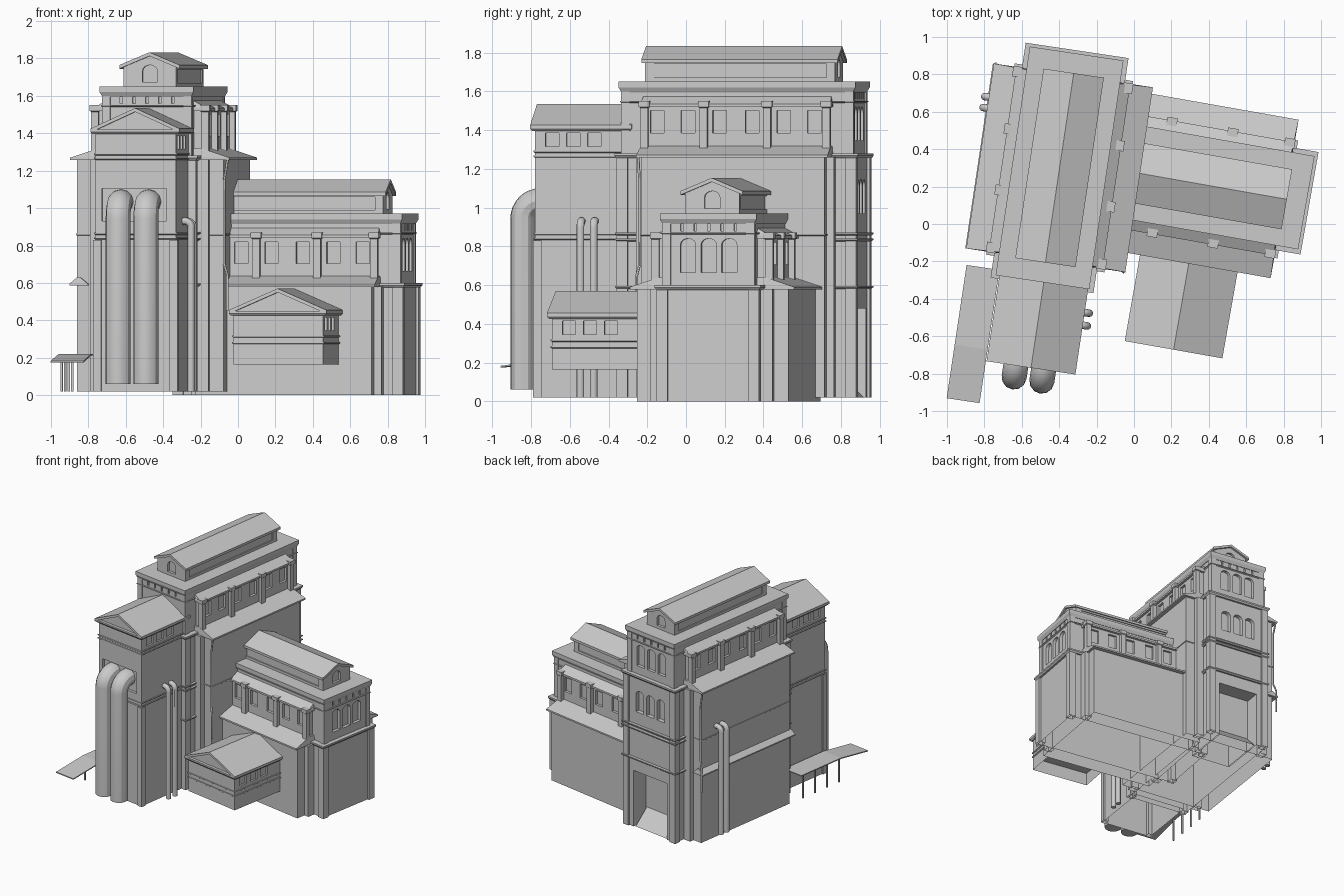
import bpy, bmesh, math
from mathutils import Matrix, Vector

if "Cube" in bpy.data.objects:
    bpy.data.objects.remove(bpy.data.objects["Cube"], do_unlink=True)

GREY = (0.6, 0.6, 0.6, 1)
stone = bpy.data.materials.new("plain grey")
stone.use_nodes = True
stone.diffuse_color = GREY
stone.node_tree.nodes["Principled BSDF"].inputs["Base Color"].default_value = GREY


def place(name, bm, frame):
    bmesh.ops.recalc_face_normals(bm, faces=bm.faces)
    mesh = bpy.data.meshes.new(name)
    bm.to_mesh(mesh)
    bm.free()
    mesh.materials.append(stone)
    obj = bpy.data.objects.new(name, mesh)
    obj.matrix_world = frame
    bpy.context.collection.objects.link(obj)
    return obj


def add_prism(bm, pts, axis, a, b):
    """Extrude an outline of (across, z) points along x or y."""
    def spot(p, d):
        return (d, p[0], p[1]) if axis == "x" else (p[0], d, p[1])
    low = [bm.verts.new(spot(p, a)) for p in pts]
    high = [bm.verts.new(spot(p, b)) for p in pts]
    bm.faces.new(low)
    bm.faces.new(high)
    for i in range(len(pts)):
        j = (i + 1) % len(pts)
        bm.faces.new((low[i], low[j], high[j], high[i]))


def prism(name, frame, pts, axis, a, b):
    bm = bmesh.new()
    add_prism(bm, pts, axis, a, b)
    return place(name, bm, frame)


def rect(c, z0, w, h):
    return [(c - w/2, z0), (c + w/2, z0), (c + w/2, z0 + h), (c - w/2, z0 + h)]


def arch(c, z0, w, h):
    r = w / 2
    top = [(c + r*math.cos(t*math.pi/8), z0 + h - r*(1 - math.sin(t*math.pi/8)) * 0.8)
           for t in range(9)]
    return [(c - r, z0), (c + r, z0)] + top


def stack(name, frame, rings, cx=0, cy=0):
    """Rectangles (half x, half y, z) joined from bottom to top."""
    bm = bmesh.new()
    loops = [[bm.verts.new((cx + sx*hx, cy + sy*hy, z))
              for sx, sy in ((-1, -1), (1, -1), (1, 1), (-1, 1))] for hx, hy, z in rings]
    bm.faces.new(loops[0])
    bm.faces.new(loops[-1])
    for lo, hi in zip(loops, loops[1:]):
        for i in range(4):
            j = (i + 1) % 4
            bm.faces.new((lo[i], lo[j], hi[j], hi[i]))
    return place(name, bm, frame)


def band(name, frame, hx, hy, z, h, cx=0, cy=0):
    return stack(name, frame, [(hx - 0.01, hy - 0.01, z), (hx, hy, z + h*0.5), (hx, hy, z + h)], cx, cy)


def bake(obj, name):
    """Replace an object by its evaluated mesh."""
    bpy.context.view_layer.update()
    graph = bpy.context.evaluated_depsgraph_get()
    mesh = bpy.data.meshes.new_from_object(obj.evaluated_get(graph))
    frame = obj.matrix_world.copy()
    bpy.data.objects.remove(obj, do_unlink=True)
    new = bpy.data.objects.new(name, mesh)
    new.matrix_world = frame
    bpy.context.collection.objects.link(new)
    return new


def cut(obj, outlines):
    bm = bmesh.new()
    for o in outlines:
        add_prism(bm, *o)
    cutter = place("cutter", bm, obj.matrix_world)
    cutter.hide_render = True
    mod = obj.modifiers.new("openings", "BOOLEAN")
    mod.operation, mod.solver, mod.object = "DIFFERENCE", "EXACT", cutter
    bake(obj, obj.name)
    bpy.data.objects.remove(cutter, do_unlink=True)


def tube(name, frame, points, r):
    curve = bpy.data.curves.new(name, "CURVE")
    curve.dimensions, curve.bevel_depth, curve.bevel_resolution = "3D", r, 4
    curve.use_fill_caps = True
    line = curve.splines.new("POLY")
    line.points.add(len(points) - 1)
    for p, q in zip(line.points, points):
        p.co = (*q, 1)
    curve.materials.append(stone)
    obj = bpy.data.objects.new(name, curve)
    obj.matrix_world = frame
    bpy.context.collection.objects.link(obj)
    obj = bake(obj, name)
    bpy.ops.object.select_all(action="DESELECT")
    obj.select_set(True)
    bpy.context.view_layer.objects.active = obj
    bpy.ops.object.shade_smooth_by_angle()


def elbow_pipe(name, frame, x, y, z0, z1, r, bend, way, reach):
    """Upright pipe that bends over into a wall."""
    way = Vector(way)
    foot = Vector((x, y, 0))
    pts = [foot + Vector((0, 0, z0))]
    for i in range(9):
        t = i * math.pi / 16
        pts.append(foot + way*bend*(1 - math.cos(t)) + Vector((0, 0, z1 - r - bend*(1 - math.sin(t)))))
    pts.append(pts[-1] + way*reach)
    tube(name, frame, pts, r)


def gable_roof(name, frame, cx, hw, y0, y1, ze, zr):
    prism(name, frame, [(cx - hw, ze), (cx, zr), (cx + hw, ze), (cx + hw, ze - 0.02),
                        (cx, zr - 0.02), (cx - hw, ze - 0.02)], "y", y0, y1)


def big_block(name, frame, base, lift, rows, door=False):
    """Stepped building with windowed upper walls and a roof lantern."""
    def n(part):
        return name + "_" + part
    def Z(z):
        return z + lift
    # Central body, narrower at the top, with arched windows on its far end
    body = stack(n("body"), frame, [(0.255, 0.61, base), (0.255, 0.61, Z(1.262)),
                                    (0.236, 0.6, Z(1.275)), (0.236, 0.6, Z(1.62))])
    holes = [(arch(x, Z(z), 0.08, 0.175), "y", 0.575, 0.7) for z in rows for x in (-0.108, 0, 0.108)]
    holes += [(rect(x * 0.07, Z(1.56), 0.014, 0.035), "y", s*0.59, s*0.7)
              for x in range(-2, 3) for s in (-1, 1)]
    if door:
        holes.append((rect(0, -0.1, 0.34, 0.58), "y", 0.2, 0.7))
    cut(body, holes)
    stack(n("cornice"), frame, [(0.24, 0.604, Z(1.595)), (0.253, 0.618, Z(1.62)), (0.253, 0.618, Z(1.65))])
    band(n("body_band"), frame, 0.278, 0.635, Z(1.255), 0.025)
    band(n("upper_band"), frame, 0.248, 0.611, Z(1.54), 0.01)
    # Corner pillars
    for sx in (-1, 1):
        for sy in (-1, 1):
            stack(n("corner_pillar"), frame, [(0.028, 0.028, base), (0.028, 0.028, Z(1.26))], sx*0.24, sy*0.597)
            stack(n("upper_pillar"), frame, [(0.022, 0.022, Z(1.26)), (0.022, 0.022, Z(1.6))], sx*0.22, sy*0.585)
            stack(n("inner_pillar"), frame, [(0.03, 0.03, base), (0.03, 0.03, Z(1.26))], sx*0.29, sy*0.487)
    # Side wings with sloping roofs
    stack(n("wings"), frame, [(0.396, 0.478, base), (0.396, 0.478, Z(1.26))])
    stack(n("wing_roof"), frame, [(0.43, 0.5, Z(1.257)), (0.43, 0.5, Z(1.27)), (0.285, 0.495, Z(1.318))])
    # Upper walls with square windows
    upper = stack(n("upper_wall"), frame, [(0.288, 0.48, Z(1.25)), (0.288, 0.48, Z(1.53))])
    cut(upper, [(rect(y, Z(1.385), 0.072, 0.115), "x", s*0.268, s*0.4)
                for y in (-0.41, -0.25, -0.085, 0.085, 0.25, 0.41) for s in (-1, 1)])
    stack(n("upper_roof"), frame, [(0.308, 0.498, Z(1.52)), (0.308, 0.498, Z(1.535)), (0.235, 0.49, Z(1.575))])
    for s in (-1, 1):
        for y in (-0.475, -0.165, 0.165, 0.475):
            stack(n("pilaster"), frame, [(0.02, 0.02, Z(1.28)), (0.02, 0.02, Z(1.515)),
                  (0.026, 0.028, Z(1.52)), (0.026, 0.028, Z(1.55))], s*0.298, y)
    # Roof lantern
    lantern = prism(n("lantern"), frame, [(-0.142, Z(1.64)), (0.142, Z(1.64)), (0.142, Z(1.755)),
                    (0, Z(1.82)), (-0.142, Z(1.755))], "y", -0.495, 0.495)
    cut(lantern, [(arch(0, Z(1.675), 0.08, 0.09), "y", s*0.475, s*0.7) for s in (-1, 1)]
        + [(rect(0, Z(1.67), 0.9, 0.07), "x", s*0.134, s*0.3) for s in (-1, 1)])
    gable_roof(n("lantern_roof"), frame, 0, 0.163, -0.512, 0.512, Z(1.765), Z(1.833))


def gable_block(name, frame, cx, y0, y1, hw, z0, ze, zr, bands, recess=None):
    """Gabled house with bands and side windows."""
    w, f, mid = hw - 0.022, y0 + 0.022, (y0 + y1) / 2
    house = prism(name + "_walls", frame, [(cx - w, z0), (cx + w, z0), (cx + w, ze - 0.01),
                  (cx, zr - 0.01), (cx - w, ze - 0.01)], "y", f, y1)
    holes = [(rect(f + 0.09 + k*0.11, ze - 0.11, 0.07, 0.07), "x", cx + s*(w - 0.015), cx + s*(w + 0.1))
             for k in range(3) for s in (-1, 1)]
    if recess:
        holes.append((recess, "y", f - 0.1, f + 0.02))
    cut(house, holes)
    gable_roof(name + "_roof", frame, cx, hw, y0, y1, ze, zr)
    for z in bands:
        band(name + "_band", frame, w + 0.007, (y1 - f)/2 + 0.007, z, 0.014, cx, mid + 0.011)
    band(name + "_eave", frame, hw, (y1 - y0)/2, ze - 0.03, 0.025, cx, mid)


def frame_at(x, y, degrees):
    return Matrix.Translation((x, y, 0)) @ Matrix.Rotation(math.radians(degrees), 4, "Z")


tower = frame_at(-0.398, 0.30, -8.5)
hall = frame_at(0.313, 0.221, -100)
yard = frame_at(0, 0, -10)

big_block("tower", tower, 0.02, 0, (1.345, 0.97), door=True)
big_block("hall", hall, 0, -0.68, (1.345,))

# Tower bands, side ledge and doorway ramp
for z in (0.58, 0.825, 0.855):
    band("tower_low_band", tower, 0.276, 0.633, z, 0.016)
band("wing_low_band", tower, 0.401, 0.483, 0.85, 0.014)
stack("side_ledge", tower, [(0.05, 0.5, 0.585), (0.05, 0.5, 0.595), (0.008, 0.495, 0.63)], -0.385)
prism("doorway_ramp", tower, [(0.21, 0.02), (0.6, 0.02), (0.21, 0.4)], "x", -0.16, 0.16)

# Front house of the tower with lower corner pillars
gable_block("front_house", tower, 0.007, -1.08, -0.55, 0.24, 0.02, 1.425, 1.535,
            (0.83, 0.855, 1.255, 1.28), rect(0, 0.93, 0.35, 0.175))
for s in (-1, 1):
    stack("front_house_pillar", tower, [(0.022, 0.022, 0.02), (0.022, 0.022, 0.83)], 0.007 + s*0.207, -1.045)

# Small gabled shed
gable_block("shed", yard, 0.325, -0.625, -0.1, 0.265, 0.165, 0.455, 0.57, (0.27, 0.305))

# Large and small pipes
for x in (-0.075, 0.075):
    elbow_pipe("large_pipe", tower, x, -1.142, 0.06, 1.1, 0.067, 0.09, (0, 1, 0), 0.04)
for y in (-0.745, -0.814):
    elbow_pipe("right_pipe", tower, 0.272, y, 0.02, 0.95, 0.02, 0.035, (-1, 0, 0), 0.04)
for y in (0.318, 0.259):
    elbow_pipe("left_pipe", tower, -0.452, y, 0.06, 0.95, 0.02, 0.035, (1, 0, 0), 0.04)
for s in (-1, 1):
    tube("drain_pipe", tower, [(s*0.42, -s*0.49, 1.26), (s*0.4, -s*0.487, 1.15), (s*0.4, -s*0.487, 0.7),
                               (s*0.42, -s*0.5, 0.64), (s*0.42, -s*0.5, 0.45)], 0.007)

# Canopy on posts
prism("canopy", tower, [(-1.307, 0.175), (-1.017, 0.212), (-0.587, 0.212), (-0.587, 0.22),
                        (-1.017, 0.22), (-1.307, 0.183)], "x", -0.415, -0.237)
for k in range(4):
    stack("canopy_post", tower, [(0.006, 0.006, 0.02), (0.006, 0.006, 0.213)], -0.4, -1.01 + k*0.13)

# Buildings are hollow shells without floors
for obj in bpy.context.collection.objects:
    if obj.name.split("_")[0] in ("tower", "hall", "front", "shed", "doorway"):
        shell = bmesh.new()
        shell.from_mesh(obj.data)
        floors = [f for f in shell.faces if f.normal.z < -0.99 and f.calc_center_median().z < 0.17]
        bmesh.ops.delete(shell, geom=floors, context="FACES")
        shell.to_mesh(obj.data)
        shell.free()
